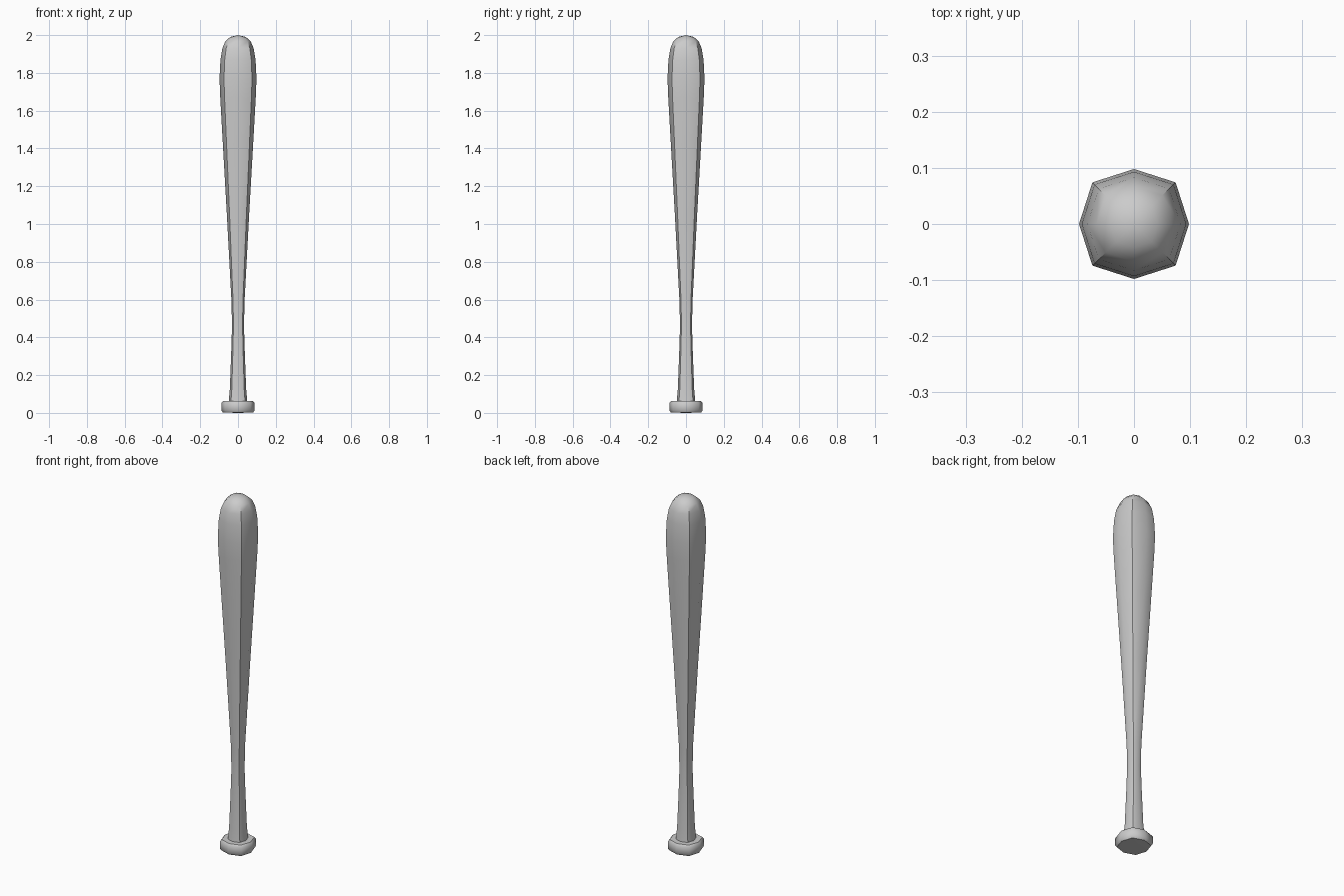
import bpy, bmesh
from math import cos, sin, pi

if "Cube" in bpy.data.objects:
    bpy.data.objects.remove(bpy.data.objects["Cube"])


def lathe(name, profile, sides=8):
    """Spin (radius, z) rings into a closed eight-sided solid; radius 0 makes a pole."""
    bm = bmesh.new()
    rings = []
    for r, z in profile:
        if r == 0:
            rings.append([bm.verts.new((0, 0, z))] * sides)
            continue
        ring = []
        for i in range(sides):
            a = 2 * pi * i / sides
            k = r * (1.07 if i % 2 else 1.0)  # slightly squared octagon
            ring.append(bm.verts.new((k * cos(a), k * sin(a), z)))
        rings.append(ring)
    for lo, hi in zip(rings, rings[1:]):
        for i in range(sides):
            j = (i + 1) % sides
            corners = list(dict.fromkeys([lo[i], lo[j], hi[j], hi[i]]))
            bm.faces.new(corners)
    bmesh.ops.recalc_face_normals(bm, faces=bm.faces)
    mesh = bpy.data.meshes.new(name)
    bm.to_mesh(mesh)
    bm.free()
    obj = bpy.data.objects.new(name, mesh)
    bpy.context.collection.objects.link(obj)
    bpy.ops.object.select_all(action='DESELECT')
    obj.select_set(True)
    bpy.context.view_layer.objects.active = obj
    bpy.ops.object.shade_smooth_by_angle(angle=0.87)
    return obj


# One continuous bat: knob, grip, taper, barrel and rounded tip
lathe("bat", [
    (0, 0), (0.080, 0.002), (0.088, 0.014), (0.088, 0.052), (0.079, 0.063),
    (0.049, 0.063), (0.043, 0.13), (0.036, 0.32), (0.032, 0.45),
    (0.034, 0.58), (0.059, 1.05), (0.080, 1.42), (0.094, 1.67),
    (0.098, 1.77), (0.093, 1.87), (0.083, 1.93), (0.067, 1.967),
    (0.042, 1.99), (0, 2.0),
])
